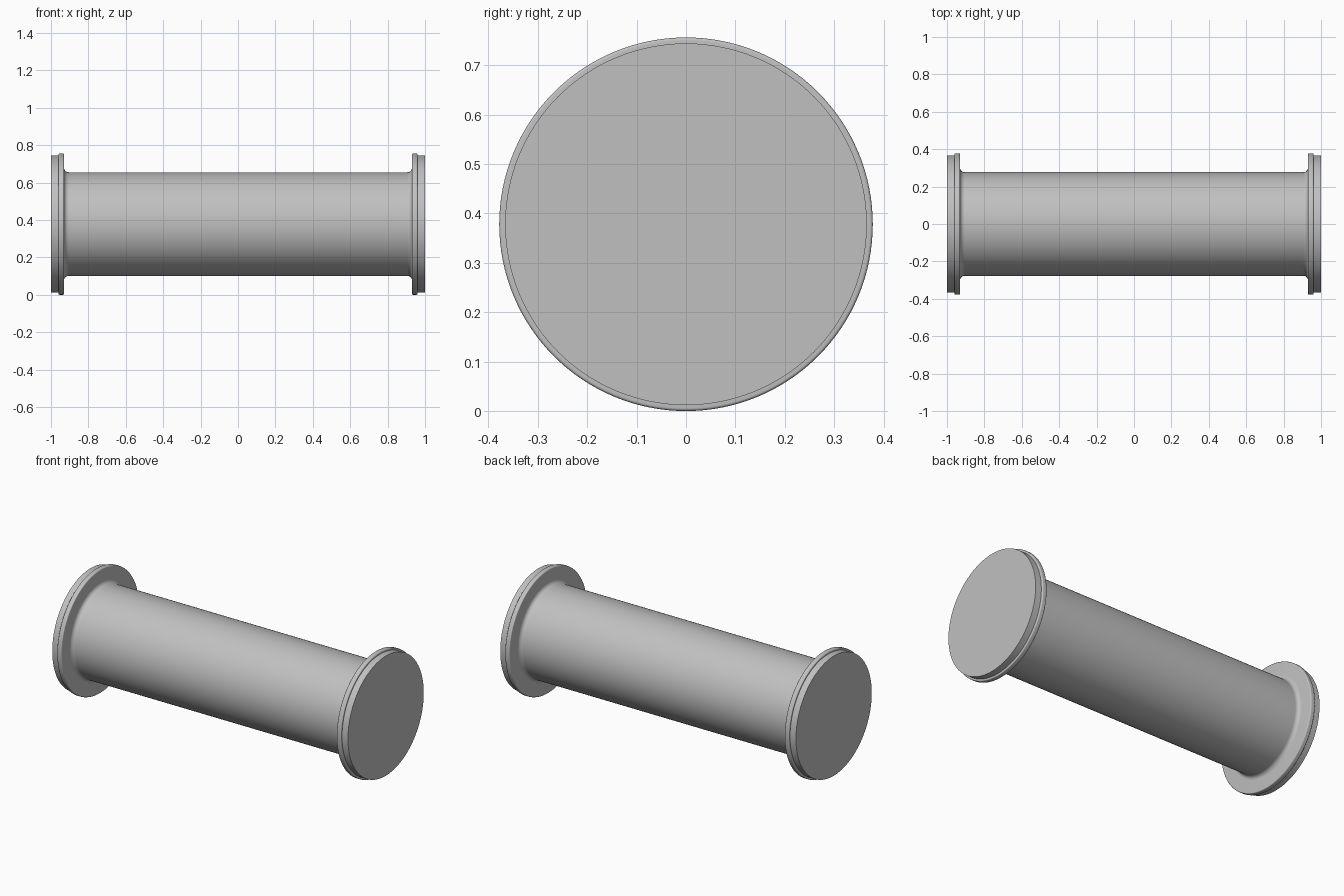
import bpy
import math

if "Cube" in bpy.data.objects:
    bpy.data.objects.remove(bpy.data.objects["Cube"], do_unlink=True)

RADIUS = 0.378       # rim radius, also the axis height
TUBE = 0.277
DISC = 0.366
SEGMENTS = 128

grey = bpy.data.materials.new("plain grey")
grey.use_nodes = True
colour = (0.53, 0.53, 0.53, 1)
grey.diffuse_color = colour
grey.node_tree.nodes["Principled BSDF"].inputs["Base Color"].default_value = colour


def arc(cx, cr, size, start, end, steps=6):
    """Quarter-round profile points as (x, radius), angles in degrees."""
    points = []
    for i in range(steps + 1):
        a = math.radians(start + (end - start) * i / steps)
        points.append((cx + size * math.cos(a), cr + size * math.sin(a)))
    return points


def lathe(name, profile, cap_start=False, cap_end=False):
    """Turn a profile running towards +x around the model's long axis."""
    verts, faces = [], []
    for x, r in profile:
        for i in range(SEGMENTS):
            a = math.tau * i / SEGMENTS
            verts.append((x, r * math.cos(a), r * math.sin(a)))
    for ring in range(len(profile) - 1):
        for i in range(SEGMENTS):
            j = (i + 1) % SEGMENTS
            a, b = ring * SEGMENTS, (ring + 1) * SEGMENTS
            faces.append((a + i, a + j, b + j, b + i))
    if cap_start:
        faces.append(tuple(reversed(range(SEGMENTS))))
    if cap_end:
        last = (len(profile) - 1) * SEGMENTS
        faces.append(tuple(range(last, last + SEGMENTS)))
    # Side faces are wound outwards
    side = SEGMENTS * (len(profile) - 1)
    faces = [tuple(reversed(f)) for f in faces[:side]] + faces[side:]
    mesh = bpy.data.meshes.new(name)
    mesh.from_pydata(verts, [], faces)
    mesh.materials.append(grey)
    obj = bpy.data.objects.new(name, mesh)
    obj.location.z = RADIUS
    bpy.context.collection.objects.link(obj)
    bpy.ops.object.select_all(action="DESELECT")
    obj.select_set(True)
    bpy.context.view_layer.objects.active = obj
    bpy.ops.object.shade_smooth_by_angle(angle=math.radians(30))
    return obj


# Long straight tube
lathe("tube", [(-0.91, TUBE), (0.91, TUBE)])

# Flange: concave fillet rising from the tube, then a rim with rounded edges
fillet, edge = 0.024, 0.006
inner, outer = 0.93, 0.96
flange = [(0.90, TUBE)]
flange += arc(inner - fillet, TUBE + fillet, fillet, -90, 0)
flange += arc(inner + edge, RADIUS - edge, edge, 180, 90)
flange += arc(outer - edge, RADIUS - edge, edge, 90, 0)
flange.append((outer, DISC - 0.01))

# Flat closing disc at the end
cap = [(outer - 0.005, DISC), (1.0, DISC)]

for side, sign in (("left", 1), ("right", -1)):
    for name, profile, closed in (("flange", flange, False), ("end_disc", cap, True)):
        obj = lathe(f"{side}_{name}", profile, cap_end=closed)
        if sign < 0:
            obj.rotation_euler.z = math.pi
